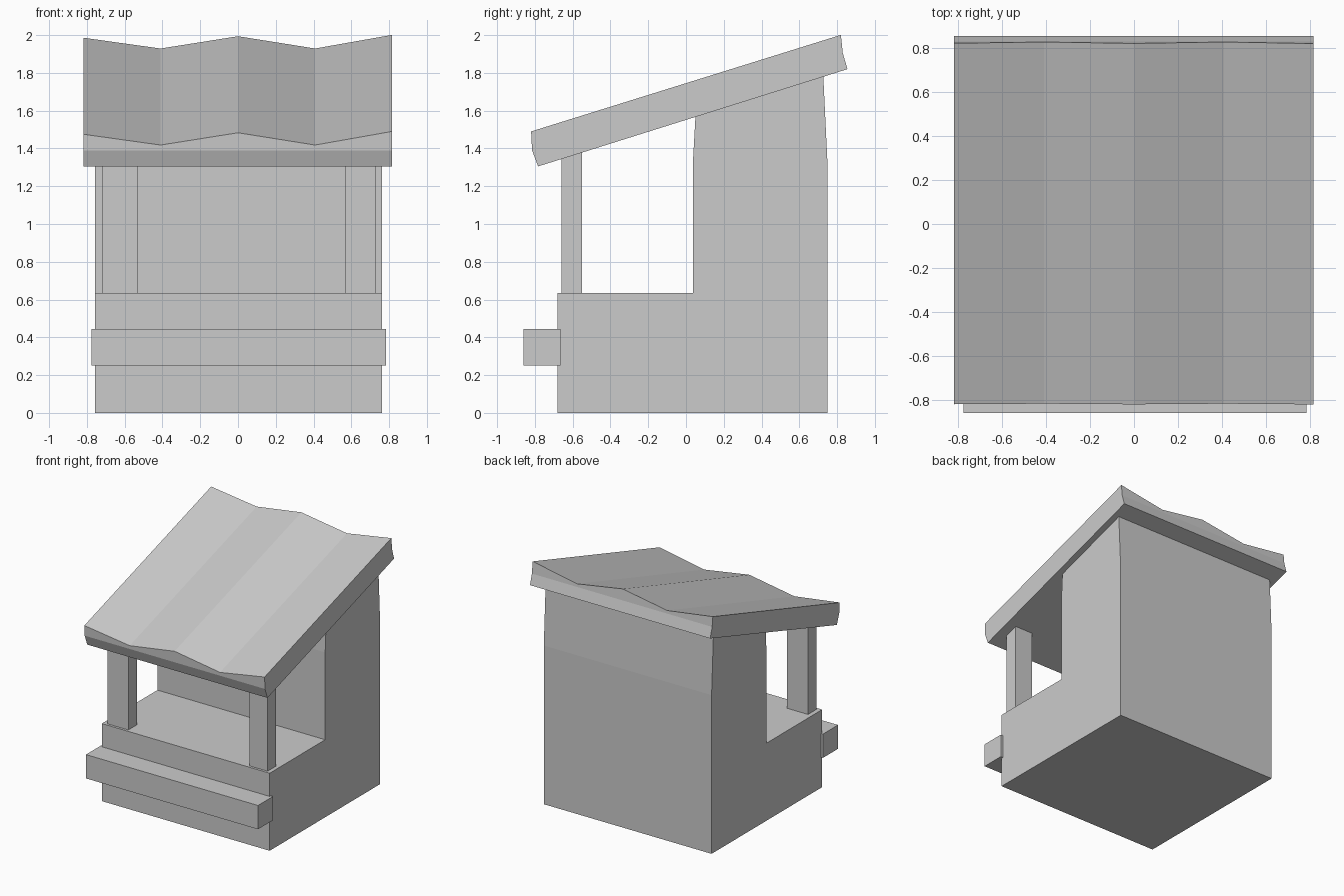
import bpy

if "Cube" in bpy.data.objects:
    bpy.data.objects.remove(bpy.data.objects["Cube"])


def loft(name, sections):
    """Closed solid from matching rings of points."""
    n = len(sections[0])
    verts = [p for s in sections for p in s]
    faces = [tuple(range(n))[::-1],
             tuple(range((len(sections) - 1) * n, len(sections) * n))]
    for s in range(len(sections) - 1):
        a, b = s * n, (s + 1) * n
        faces += [(a + i, a + (i + 1) % n, b + (i + 1) % n, b + i) for i in range(n)]
    me = bpy.data.meshes.new(name)
    me.from_pydata(verts, [], faces)
    me.update()
    ob = bpy.data.objects.new(name, me)
    bpy.context.collection.objects.link(ob)
    return ob


def extrude_x(name, profile, x0, x1):
    return loft(name, [[(x, y, z) for y, z in profile] for x in (x0, x1)])


def underside(y):
    return 1.305 + (y + 0.783) * 0.3144


# Stall body: counter block and tall back, slightly tapered at the top
extrude_x("stall_body", [
    (-0.68, 0), (0.75, 0), (0.75, 1.3), (0.727, underside(0.727)),
    (0.05, underside(0.05)), (0.038, 1.35), (0.038, 0.635), (-0.68, 0.635)],
    -0.757, 0.763)

# Front shelf
extrude_x("front_shelf", [(-0.86, 0.25), (-0.665, 0.25), (-0.665, 0.445), (-0.86, 0.445)],
          -0.775, 0.783)

# Roof posts cut to the roof slope
for name, x0, x1 in (("left_post", -0.72, -0.532), ("right_post", 0.568, 0.73)):
    extrude_x(name, [(-0.66, 0.635), (-0.55, 0.635),
                     (-0.55, underside(-0.55)), (-0.66, underside(-0.66))], x0, x1)

# Sloped roof slab with a zigzag top and bent end faces
sections = []
for x, zf in ((-0.818, 1.475), (-0.41, 1.418), (0, 1.483), (0.408, 1.418), (0.815, 1.49)):
    drop = 1.49 - zf
    sections.append([(x, -0.783, 1.305), (x, 0.855, 1.82), (x, 0.83, 1.905),
                     (x, 0.82 + 0.1 * drop, zf + 0.511),
                     (x, -0.82 + 0.05 * drop, zf), (x, -0.815, 1.39)])
loft("roof", sections)
